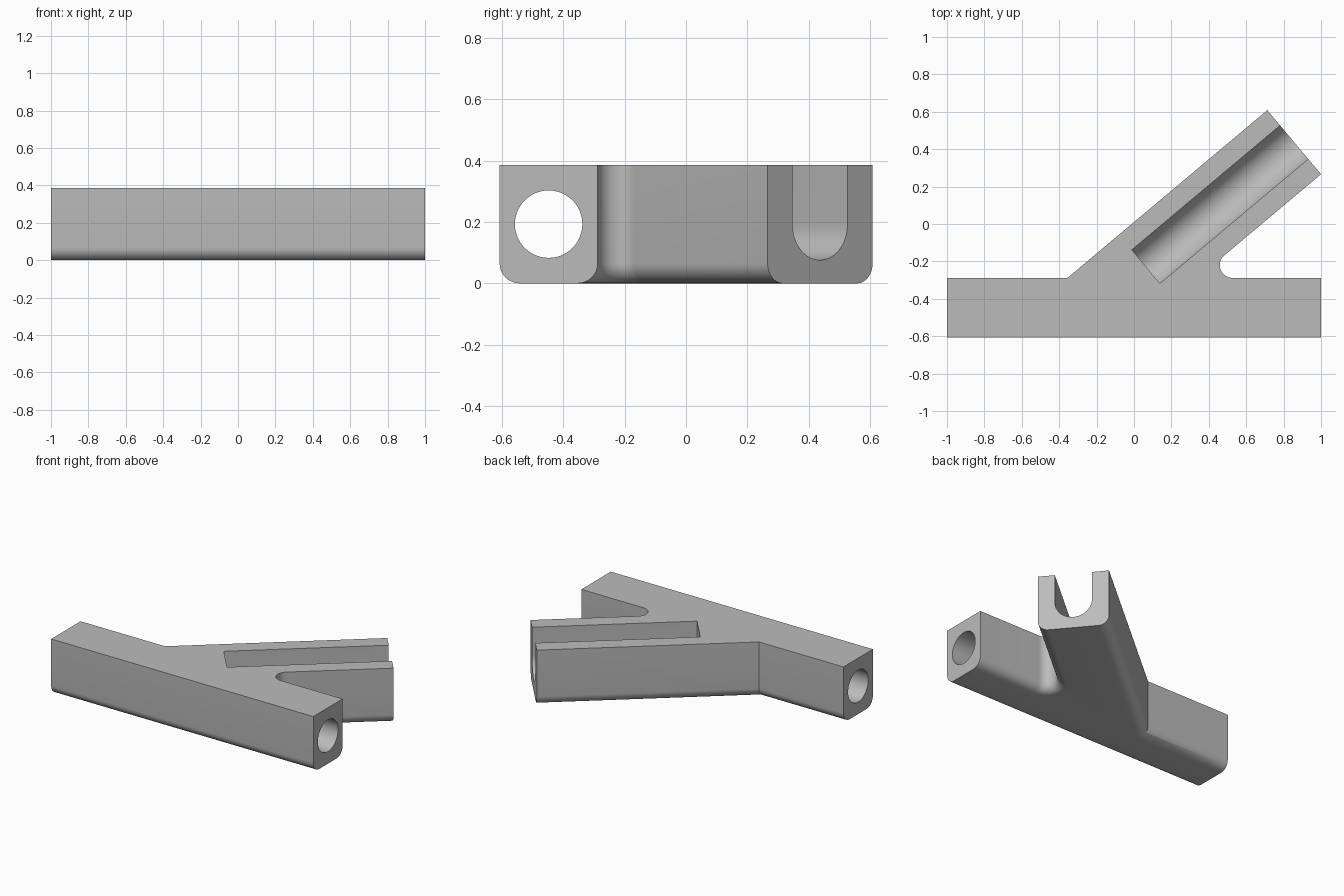
import bpy
import bmesh
from math import radians, cos, sin, tan, pi
from mathutils import Vector

if "Cube" in bpy.data.objects:
    bpy.data.objects.remove(bpy.data.objects["Cube"], do_unlink=True)

HEIGHT = 0.386
MID = HEIGHT / 2
FRONT, BACK = -0.608, -0.288      # bar sides
ANGLE = radians(40)
ALONG = Vector((cos(ANGLE), sin(ANGLE)))
ACROSS = Vector((-sin(ANGLE), cos(ANGLE)))
TIP = Vector((1.0, 0.266))        # near corner of the arm end
ARM_WIDTH = 0.447
ROUND = 0.065

grey = bpy.data.materials.new("plain grey")
grey.use_nodes = True
grey.diffuse_color = (0.5, 0.5, 0.5, 1)
grey.node_tree.nodes["Principled BSDF"].inputs["Base Color"].default_value = (0.5, 0.5, 0.5, 1)


def prism(name, points, direction):
    """Extrude a closed outline of 3D points along a direction."""
    bm = bmesh.new()
    face = bm.faces.new([bm.verts.new(p) for p in points])
    out = bmesh.ops.extrude_face_region(bm, geom=[face])
    moved = [v for v in out["geom"] if isinstance(v, bmesh.types.BMVert)]
    bmesh.ops.translate(bm, verts=moved, vec=direction)
    bmesh.ops.recalc_face_normals(bm, faces=bm.faces)
    mesh = bpy.data.meshes.new(name)
    bm.to_mesh(mesh)
    bm.free()
    mesh.materials.append(grey)
    obj = bpy.data.objects.new(name, mesh)
    bpy.context.collection.objects.link(obj)
    return obj


def cut(target, cutter):
    """Subtract the cutter and remove it."""
    cutter.hide_render = True
    mod = target.modifiers.new("cut", "BOOLEAN")
    mod.operation = "DIFFERENCE"
    mod.solver = "EXACT"
    mod.object = cutter
    bpy.context.view_layer.objects.active = target
    bpy.ops.object.modifier_apply(modifier=mod.name)
    bpy.data.objects.remove(cutter, do_unlink=True)


# Footprint of the bar and the slanted arm, with a rounded crotch
far = TIP + ACROSS * ARM_WIDTH
crotch_x = TIP.x - (TIP.y - BACK) / tan(ANGLE)
r = 0.068
centre = Vector((crotch_x + r / tan(ANGLE / 2), BACK + r))
STEPS = 20
start, end = -pi / 2, ANGLE - 1.5 * pi + pi - 2 * ANGLE
arc = []
for i in range(STEPS + 1):
    a = -pi / 2 - (pi - ANGLE) * i / STEPS
    arc.append(centre + r * Vector((cos(a), sin(a))))
outline = [Vector((-1, FRONT)), Vector((1, FRONT)), Vector((1, BACK))] + arc
outline += [TIP, far, Vector((far.x - (far.y - BACK) / tan(ANGLE), BACK)), Vector((-1, BACK))]
body = prism("angled_bracket", [(p.x, p.y, 0) for p in outline], (0, 0, HEIGHT))

# Round the long lower edges, leaving the three cut ends square
bm = bmesh.new()
bm.from_mesh(body.data)


def is_end(edge):
    mid = (edge.verts[0].co + edge.verts[1].co) / 2
    at_arm_end = (mid.xy - TIP).dot(ALONG) > -0.001 and mid.y > BACK + 0.1
    return abs(mid.x) > 0.999 or at_arm_end


lower = [e for e in bm.edges if all(v.co.z < 0.001 for v in e.verts) and not is_end(e)]
bmesh.ops.bevel(bm, geom=lower, offset=ROUND, segments=8, profile=0.5, affect="EDGES")
bmesh.ops.recalc_face_normals(bm, faces=bm.faces)
bm.to_mesh(body.data)
bm.free()

# Round hole along the whole bar
bar_y = (FRONT + BACK) / 2
hole = [(-1.2, bar_y + 0.11 * cos(2 * pi * i / 48), MID + 0.11 * sin(2 * pi * i / 48))
        for i in range(48)]
cut(body, prism("hole_cutter", hole, (2.4, 0, 0)))

# Open round-bottomed channel along the arm
SLOT = 0.117
inner = TIP + ACROSS * ARM_WIDTH / 2 - ALONG * 1.035
section = [(SLOT, HEIGHT + 0.1)]
section += [(SLOT * cos(pi * i / 24), MID - SLOT * sin(pi * i / 24)) for i in range(25)]
section.append((-SLOT, HEIGHT + 0.1))
channel = [(inner + ACROSS * s).to_3d() + Vector((0, 0, z)) for s, z in section]
cut(body, prism("channel_cutter", channel, (ALONG * 1.2).to_3d()))

bpy.ops.object.select_all(action="DESELECT")
body.select_set(True)
bpy.context.view_layer.objects.active = body
bpy.ops.object.shade_smooth_by_angle(angle=radians(30))
